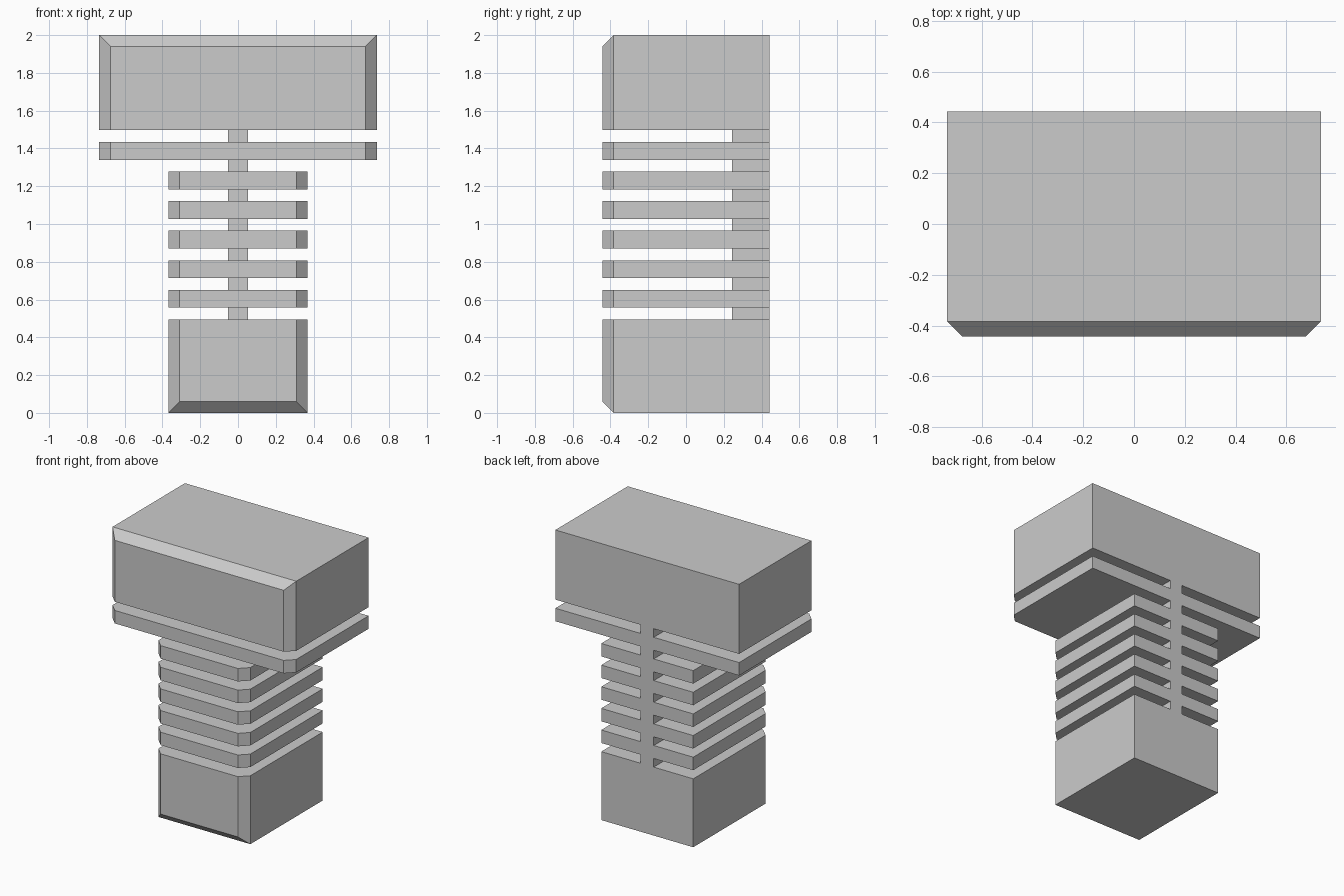
import bpy, bmesh

if "Cube" in bpy.data.objects:
    bpy.data.objects.remove(bpy.data.objects["Cube"])

WT, WB, D, C = 0.735, 0.368, 0.443, 0.059   # head / grip half width, half depth, chamfer
STEP, H = 1.31, 2.0
SPINE_W, SPINE_Y = 0.052, 0.243
SLOT_Z, PITCH, SLOT_H = 0.495, 0.1565, 0.0625


def add_object(name, bm):
    bmesh.ops.recalc_face_normals(bm, faces=bm.faces)
    mesh = bpy.data.meshes.new(name)
    bm.to_mesh(mesh)
    bm.free()
    ob = bpy.data.objects.new(name, mesh)
    bpy.context.collection.objects.link(ob)
    return ob


def loft(bm, rings):
    """Closed solid through a list of equal-sized point rings."""
    rings = [[bm.verts.new(p) for p in r] for r in rings]
    n = len(rings[0])
    for a, b in zip(rings, rings[1:]):
        for i in range(n):
            j = (i + 1) % n
            bm.faces.new((a[i], a[j], b[j], b[i]))
    bm.faces.new(rings[0])
    bm.faces.new(rings[-1])


def t_profile(y, c):
    """T outline at depth y, shrunk by c everywhere but at the step."""
    half = [(WB - c, c), (WB - c, STEP), (WT - c, STEP), (WT - c, H - c)]
    pts = half + [(-x, z) for x, z in reversed(half)]
    return [(x, y, z) for x, z in pts]


# T-shaped body with chamfered front edges
bm = bmesh.new()
loft(bm, [t_profile(D, 0), t_profile(C - D, 0), t_profile(-D, C)])
body = add_object("slotted_body", bm)

# U-shaped slots that leave only the rear spine
u_half = [(1, -1), (1, 1), (SPINE_W, 1), (SPINE_W, SPINE_Y)]
u = u_half + [(-x, y) for x, y in reversed(u_half)]
bm = bmesh.new()
for i in range(7):
    z = SLOT_Z + i * PITCH
    loft(bm, [[(x, y, h) for x, y in u] for h in (z, z + SLOT_H)])
cutter = add_object("slot_cutter", bm)
cutter.hide_render = True
cutter.hide_set(True)

cut = body.modifiers.new("slots", 'BOOLEAN')
cut.operation = 'DIFFERENCE'
cut.solver = 'EXACT'
cut.object = cutter

# Bake the slots and drop the cutter
bpy.context.view_layer.update()
graph = bpy.context.evaluated_depsgraph_get()
baked = bpy.data.meshes.new_from_object(body.evaluated_get(graph))
body.modifiers.clear()
body.data = baked
bpy.data.objects.remove(cutter)
